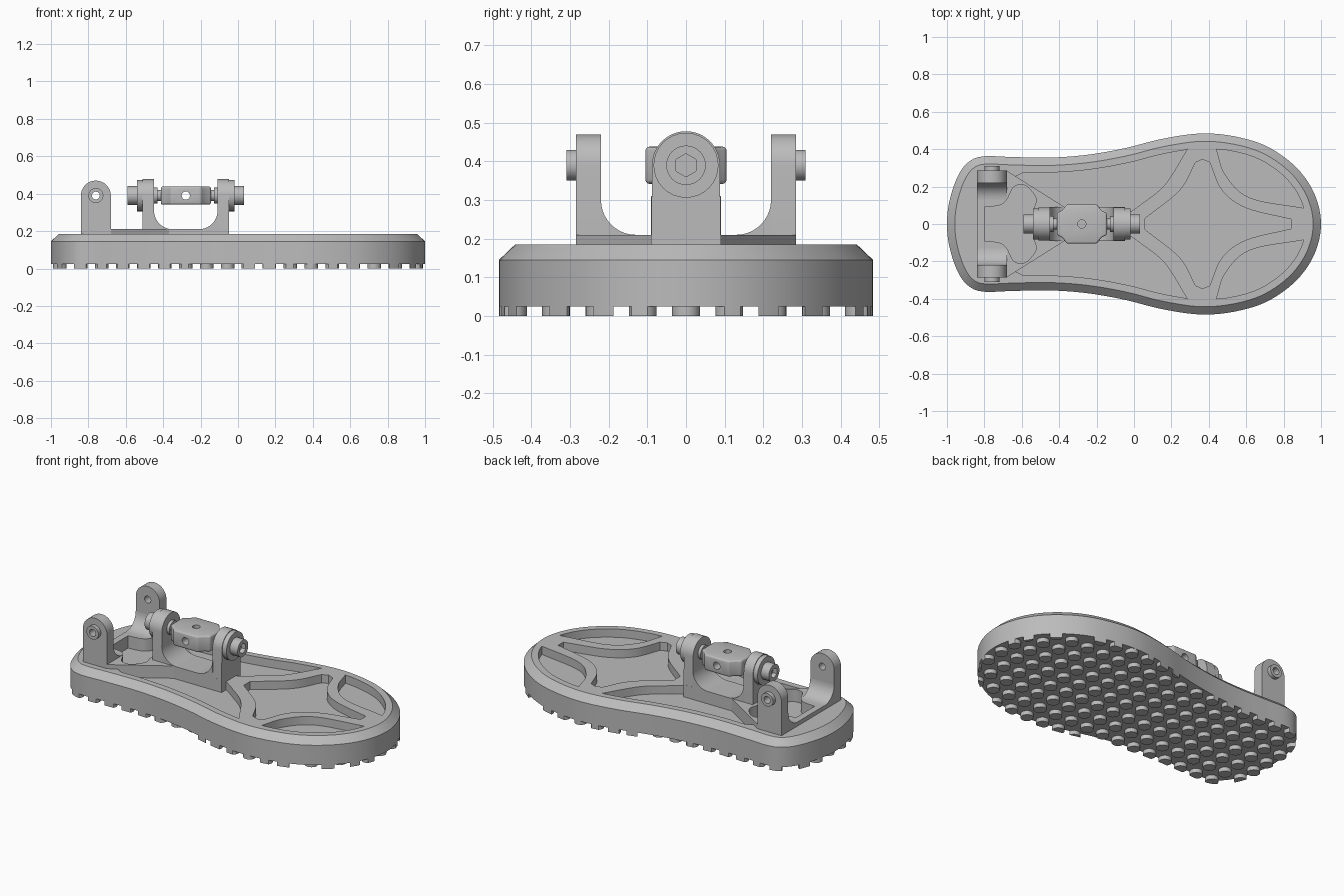
import bpy, bmesh
from math import cos, sin, pi, radians
from mathutils import Vector

cube = bpy.data.objects.get("Cube")
if cube:
    bpy.data.objects.remove(cube)

grey = bpy.data.materials.new("satin_grey")
grey.use_nodes = True
grey.diffuse_color = (0.5, 0.5, 0.5, 1)
grey.node_tree.nodes["Principled BSDF"].inputs["Base Color"].default_value = (0.5, 0.5, 0.5, 1)
parts = []


def finish(name, bm, keep=True):
    bmesh.ops.recalc_face_normals(bm, faces=bm.faces)
    mesh = bpy.data.meshes.new(name)
    bm.to_mesh(mesh)
    bm.free()
    obj = bpy.data.objects.new(name, mesh)
    bpy.context.scene.collection.objects.link(obj)
    if keep:
        parts.append(obj)
    return obj


def loft(name, rings, keep=True):
    """Skin equal-length rings of 3D points and cap both ends."""
    bm = bmesh.new()
    loops = [[bm.verts.new(p) for p in ring] for ring in rings]
    n = len(loops[0])
    for a, b in zip(loops, loops[1:]):
        for i in range(n):
            j = (i + 1) % n
            bm.faces.new((a[i], a[j], b[j], b[i]))
    bm.faces.new(loops[0][::-1])
    bm.faces.new(loops[-1])
    return finish(name, bm, keep)


def extrude(name, pts, axis, lo, hi, keep=True):
    """Extrude a 2D shape along x (shape in yz), y (xz) or z (xy)."""
    place = {"x": lambda p, d: (d, p[0], p[1]),
             "y": lambda p, d: (p[0], d, p[1]),
             "z": lambda p, d: (p[0], p[1], d)}[axis]
    return loft(name, [[place(p, d) for p in pts] for d in (lo, hi)], keep)


def arc(cx, cy, r, a0, a1, n):
    angles = [radians(a0 + (a1 - a0) * i / n) for i in range(n + 1)]
    return [(cx + r * cos(a), cy + r * sin(a)) for a in angles]


def circle(cx, cy, r, n=32):
    return arc(cx, cy, r, 0, 360, n)[:-1]


def spline(pts, closed=False, steps=6):
    v = [Vector(p) for p in pts]
    n = len(v)
    ext = [v[-1]] + v + v[:2] if closed else [2 * v[0] - v[1]] + v + [2 * v[-1] - v[-2]]
    out = []
    for i in range(n if closed else n - 1):
        a, b, c, d = ext[i:i + 4]
        for k in range(steps):
            t = k / steps
            out.append(0.5 * (2 * b + (c - a) * t + (2 * a - 5 * b + 4 * c - d) * t * t
                              + (3 * b - a - 3 * c + d) * t ** 3))
    return out if closed else out + [v[-1]]


def inset(loop, d):
    out = []
    for i, p in enumerate(loop):
        t = (loop[(i + 1) % len(loop)] - loop[i - 1]).normalized()
        out.append(p + d * Vector((t.y, -t.x)))
    return out


def flip(pts):
    return [(p[0], -p[1]) for p in pts]


def bake(obj):
    bpy.context.view_layer.update()
    ev = obj.evaluated_get(bpy.context.evaluated_depsgraph_get())
    mesh = bpy.data.meshes.new_from_object(ev)
    obj.modifiers.clear()
    obj.data = mesh


def boolean(obj, cutter, operation="DIFFERENCE"):
    mod = obj.modifiers.new("cut", "BOOLEAN")
    mod.operation, mod.solver, mod.object = operation, "EXACT", cutter
    bake(obj)


def discard(cutter):
    bpy.data.objects.remove(cutter)


# Sole with chamfered upper rim
half = [(-1, 0), (-.985, .13), (-.94, .26), (-.88, .335), (-.8, .362), (-.65, .358),
        (-.45, .355), (-.25, .37), (-.05, .405), (.15, .455), (.36, .484), (.55, .466),
        (.72, .41), (.87, .3), (.965, .16), (1, 0)]
outline = spline(half + flip(half[-2:0:-1]), closed=True)
sole = loft("sole", [[(p.x, p.y, z) for p in inset(outline, d)]
                     for d, z in ((0, .025), (0, .145), (.042, .185))])

# Recessed pockets, leaving curved ribs between them
FLOOR = .135
rim = inset(outline, .08)
side = ([p for p in rim if p.y > 0 and -.62 < p.x < .28]
        + spline([(.285, .4), (.165, .21), (.03, .1), (-.04, .05)]) + [(-.35, .05), (-.64, .25)])
toe = ([p for p in rim if p.y > .085 and p.x > .45]
       + spline([(.91, .085), (.62, .14), (.49, .26), (.44, .4)]))
star = (spline([(.06, .03), (.245, .18), (.33, .33)]) + [(.367, .345)]
        + spline([(.405, .33), (.47, .18), (.6, .085), (.84, .025)]))
heel = spline([(-.8, .09), (-.72, .1), (-.68, .13), (-.64, .2), (-.58, .205),
               (-.525, .14), (-.535, .08)])
for shape in (side, flip(side), toe, flip(toe), star + flip(star[::-1])):
    cutter = extrude("pocket", shape, "z", FLOOR, .3, keep=False)
    boolean(sole, cutter)
    discard(cutter)

# Raised base plate shared by both brackets
plate_half = [(-.84, .285), (-.68, .285), (-.37, .09), (-.05, .09)]
plate = extrude("base_plate", plate_half + flip(plate_half[::-1]), "z", .13, .21)
cutter = extrude("pocket", heel + flip(heel[::-1]), "z", FLOOR, .3, keep=False)
for obj in (sole, plate):
    boolean(obj, cutter)
discard(cutter)

# Round tread studs trimmed to the sole outline
STEP = .112
bm = bmesh.new()
for i in range(-9, 9):
    for j in range(-4, 5):
        new = bmesh.ops.create_cone(bm, cap_ends=True, segments=20, radius1=.036,
                                    radius2=.036, depth=.0255)["verts"]
        bmesh.ops.translate(bm, verts=new, vec=((i + .5) * STEP, j * STEP, .01275))
studs = finish("tread_studs", bm)
cutter = extrude("trim", outline, "z", -.1, .1, keep=False)
boolean(studs, cutter, "INTERSECT")
discard(cutter)

AXIS = .39  # height of both pivots

# Rear bracket: two round-topped ears, filleted into the plate, with bushings
bore = extrude("bore", circle(-.76, AXIS, .021), "y", -.5, .5, keep=False)
for s, label in ((1, "left"), (-1, "right")):
    ear = extrude(label + "_ear", [(-.84, .14)] + arc(-.76, AXIS, .08, 180, 0, 20) + [(-.68, .14)],
                  "y", s * .22, s * .285)
    bushing = extrude(label + "_bushing", circle(-.76, AXIS, .04), "y", s * .28, s * .309)
    for obj in (ear, bushing):
        boolean(obj, bore)
    curve = [(s * y, z) for y, z in [(.225, .2), (.225, .3)] + arc(.13, .3, .09, 0, -90, 10)
             + [(.13, .2)]]
    extrude(label + "_ear_fillet", curve, "x", -.84, -.68)
discard(bore)

# Centre bracket: two posts facing each other, with bosses and socket-head pins
MID = -.279
post_shape = [(-.09, .13)] + arc(0, AXIS, .088, 180, 0, 24) + [(.09, .13)]
for s, label in ((1, "front"), (-1, "rear")):
    def span(name, shape, a, b, keep=True):
        return extrude(name, shape, "x", MID + s * a, MID + s * b, keep)
    span(label + "_post", post_shape, .17, .232)
    span(label + "_boss", circle(0, AXIS, .084), .23, .26)
    curve = [(MID + s * x, z) for x, z in [(.172, .2), (.172, .31)]
             + arc(.07, .31, .1, 0, -90, 10) + [(.07, .2)]]
    extrude(label + "_post_fillet", curve, "y", -.09, .09)
    head = span(label + "_pin_head", circle(0, AXIS, .051), .255, .312)
    socket = span("socket", [(y, z) for y, z in arc(0, AXIS, .03, 30, 330, 5)], .285, .4, False)
    boolean(head, socket)
    discard(socket)
    span(label + "_pin", circle(0, AXIS, .03, 24), .1, .18)
    span(label + "_collar", circle(0, AXIS, .042, 24), .152, .175)

# Cross block carried between the pins, drilled both ways
corner = [(.134, .058), (.105, .073), (.08, .105)]
block_pts = (corner + [(-x, y) for x, y in corner[::-1]] + [(-x, -y) for x, y in corner]
             + [(x, -y) for x, y in corner[::-1]])
block = extrude("cross_block", [(MID + x, y) for x, y in block_pts], "z", .342, .438)
bevel = block.modifiers.new("bevel", "BEVEL")
bevel.width, bevel.segments = .01, 3
bake(block)
for axis, cy in (("z", 0), ("y", AXIS)):
    drill = extrude("drill", circle(MID, cy, .022), axis, -.5, .8, keep=False)
    boolean(block, drill)
    discard(drill)

# Shared material and shading
bpy.ops.object.select_all(action="DESELECT")
for obj in parts:
    obj.data.materials.clear()
    obj.data.materials.append(grey)
    obj.select_set(True)
bpy.context.view_layer.objects.active = sole
bpy.ops.object.shade_smooth_by_angle(angle=radians(30))
